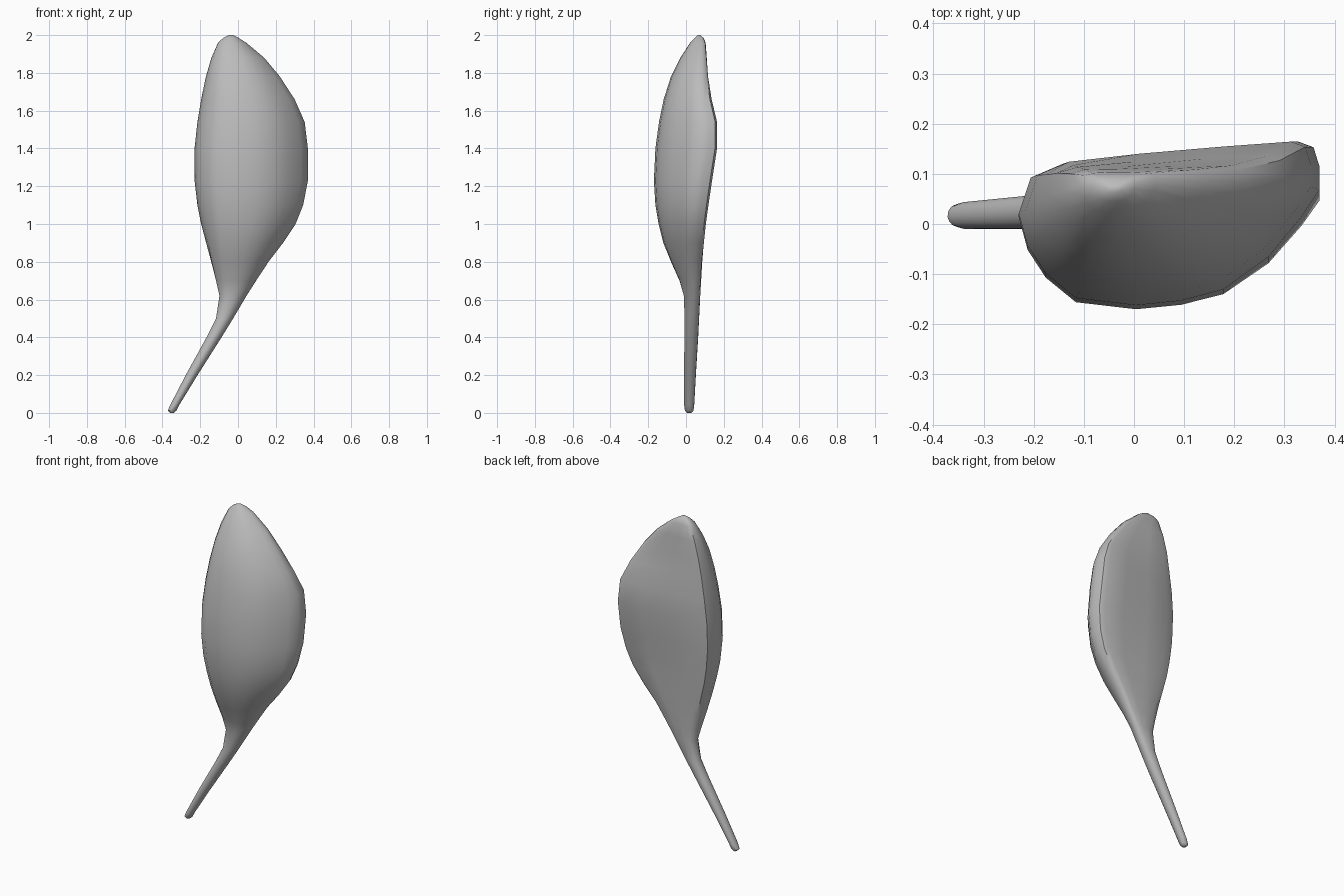
import bpy
import bmesh

default_cube = bpy.data.objects.get("Cube")
if default_cube:
    bpy.data.objects.remove(default_cube, do_unlink=True)


def make_material(name, colour):
    material = bpy.data.materials.new(name)
    material.use_nodes = True
    material.diffuse_color = colour
    shader = next(n for n in material.node_tree.nodes if n.type == "BSDF_PRINCIPLED")
    shader.inputs["Base Color"].default_value = colour
    return material


# Pod cross-section in unit space: bulging front, flat back, narrow rims
POD_SECTION = [
    (0, .7), (.03, .44), (.09, .23), (.19, .05), (.39, 0), (.54, .03),
    (.68, .1), (.83, .3), (.94, .54), (1, .7), (1, .84), (.98, .96),
    (.93, 1), (.7, 1), (.4, 1), (.15, 1), (.04, .94),
]

# Height, left edge, right edge, front edge, back edge, pod weight
ROWS = [
    (0, -.36, -.34, .005, .03, 0),
    (.012, -.372, -.326, -.006, .04, 0),
    (.04, -.36, -.312, -.01, .044, 0),
    (.2, -.277, -.214, -.01, .053, 0),
    (.4, -.167, -.087, -.009, .066, 0),
    (.5, -.117, -.025, -.008, .072, .1),
    (.62, -.1, .048, -.012, .079, .3),
    (.7, -.12, .1, -.035, .084, .5),
    (.8, -.145, .165, -.08, .09, .7),
    (.9, -.17, .24, -.12, .098, .9),
    (1, -.195, .305, -.145, .106, 1),
    (1.1, -.215, .345, -.162, .12, 1),
    (1.23, -.23, .37, -.17, .14, 1),
    (1.4, -.23, .37, -.162, .167, 1),
    (1.54, -.215, .353, -.143, .167, 1),
    (1.66, -.195, .3, -.118, .137, 1),
    (1.78, -.17, .222, -.08, .117, 1),
    (1.88, -.142, .14, -.03, .11, .9),
    (1.96, -.107, .045, .022, .104, .7),
    (1.985, -.08, .005, .045, .093, .5),
    (2, -.05, -.025, .062, .076, 0),
]


def round_section(points):
    """Push the section points onto a circle of the same unit size."""
    result = []
    for u, v in points:
        dx, dy = u - .5, v - .5
        length = (dx * dx + dy * dy) ** .5
        result.append((.5 + dx / length / 2, .5 + dy / length / 2))
    return result


def loft(name, rows, section, material):
    """Skin rings of the blended section and close both ends."""
    bm = bmesh.new()
    rings = []
    circle = round_section(section)
    for height, left, right, front, back, weight in rows:
        ring = []
        # The back slants towards the wide rim from a nearly straight left side
        back_left = min(back, .05 + .035 * height)
        for (u, v), (cu, cv) in zip(section, circle):
            a = cu + (u - cu) * weight
            b = cv + (v - cv) * weight
            local_back = back_left + (back - back_left) * max(a, 0) ** .6
            x = left + (right - left) * a
            y = front + (local_back - front) * b
            ring.append(bm.verts.new((x, y, height)))
        rings.append(ring)
    count = len(section)
    for lower, upper in zip(rings, rings[1:]):
        for i in range(count):
            j = (i + 1) % count
            bm.faces.new((lower[i], lower[j], upper[j], upper[i]))
    bm.faces.new(rings[0][::-1])
    bm.faces.new(rings[-1])
    bmesh.ops.recalc_face_normals(bm, faces=bm.faces)
    mesh = bpy.data.meshes.new(name)
    bm.to_mesh(mesh)
    bm.free()
    mesh.materials.append(material)
    part = bpy.data.objects.new(name, mesh)
    bpy.context.collection.objects.link(part)
    return part


# Pod and stalk as one continuous skin
grey = make_material("plain grey", (.5, .5, .5, 1))
pod = loft("pod_with_stalk", ROWS, POD_SECTION, grey)
bpy.ops.object.select_all(action="DESELECT")
pod.select_set(True)
bpy.context.view_layer.objects.active = pod
bpy.ops.object.shade_smooth_by_angle(angle=.8)
